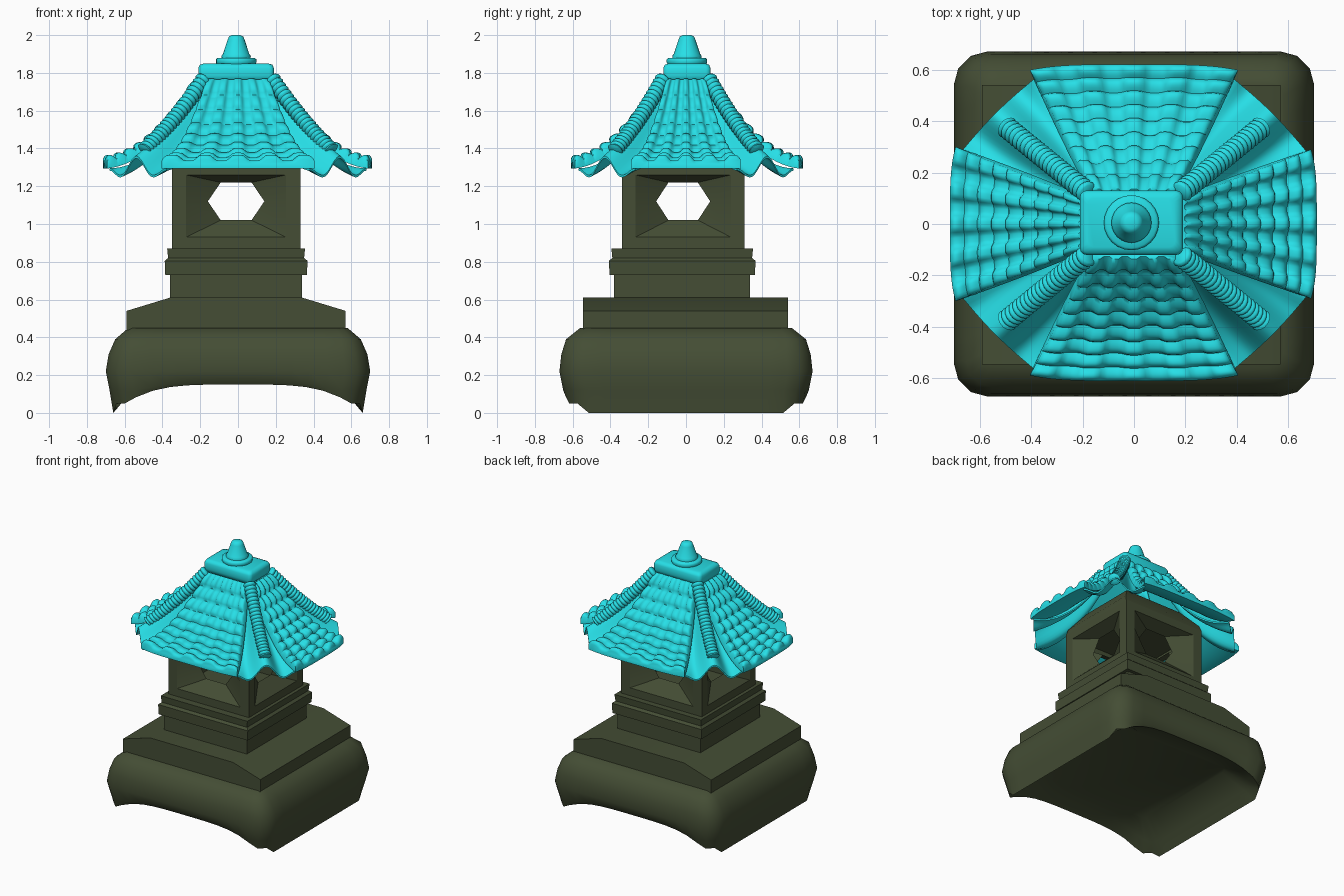
import bpy, bmesh, math
from mathutils import Vector, Matrix

if "Cube" in bpy.data.objects:
    bpy.data.objects.remove(bpy.data.objects["Cube"])


def material(name, rgb):
    m = bpy.data.materials.new(name)
    m.diffuse_color = (*rgb, 1)
    m.use_nodes = True
    m.node_tree.nodes["Principled BSDF"].inputs["Base Color"].default_value = m.diffuse_color
    return m


STONE = material("mossy_stone", (0.058, 0.075, 0.035))
GLAZE = material("cyan_glaze", (0.02, 0.74, 0.80))


def finish(name, bm, mat, angle=35):
    bmesh.ops.remove_doubles(bm, verts=bm.verts, dist=0.0004)
    bmesh.ops.recalc_face_normals(bm, faces=bm.faces)
    me = bpy.data.meshes.new(name)
    bm.to_mesh(me)
    bm.free()
    me.materials.append(mat)
    me.polygons.foreach_set("use_smooth", [True] * len(me.polygons))
    me.set_sharp_from_angle(angle=math.radians(angle))
    ob = bpy.data.objects.new(name, me)
    bpy.context.collection.objects.link(ob)
    return ob


def loft(name, rings, mat, angle=35):
    """Skin closed rings of equal length and cap both ends."""
    bm = bmesh.new()
    vs = [[bm.verts.new(p) for p in r] for r in rings]
    n = len(vs[0])
    for a, b in zip(vs, vs[1:]):
        for i in range(n):
            j = (i + 1) % n
            bm.faces.new((a[i], a[j], b[j], b[i]))
    bm.faces.new(vs[0])
    bm.faces.new(vs[-1])
    return finish(name, bm, mat, angle)


def rrect(hx, hy, z, r=0.0, n=3, sub=1, c=(0, 0)):
    """Rounded rectangle ring; z may be a function of x and y."""
    corners = []
    for k, (sx, sy) in enumerate(((1, 1), (-1, 1), (-1, -1), (1, -1))):
        steps = n if r else 0
        for i in range(steps + 1):
            a = math.pi / 2 * (k + (i / steps if steps else 0))
            corners.append((sx * (hx - r) + r * math.cos(a), sy * (hy - r) + r * math.sin(a)))
    out, per = [], len(corners) // 4
    for i, p in enumerate(corners):
        q = corners[(i + 1) % len(corners)]
        m = sub if (i + 1) % per == 0 else 1
        for s in range(m):
            x, y = (p[0] + (q[0] - p[0]) * s / m, p[1] + (q[1] - p[1]) * s / m)
            out.append((x + c[0], y + c[1], z(x, y) if callable(z) else z))
    return out


def circle(r, z, n=24, c=(-0.01, 0.005)):
    return [(c[0] + r * math.cos(i * math.tau / n), c[1] + r * math.sin(i * math.tau / n), z) for i in range(n)]


# Foot: bulging block with an arched, hollowed underside
def arch(x, y):
    z = max(0.0, 0.15 * (1 - (abs(x) / 0.66) ** 4))
    return max(z, 0.05) if abs(y) > 0.52 else z


loft("foot", [rrect(hx, hy, z, r, 3, 12) for hx, hy, z, r in (
    (0.58, 0.56, 0.45, 0.06), (0.65, 0.635, 0.39, 0.10), (0.685, 0.66, 0.31, 0.13),
    (0.70, 0.67, 0.22, 0.13), (0.68, 0.65, lambda x, y: max(0.12, arch(x, y) + 0.02), 0.13),
    (0.66, 0.635, arch, 0.12),
    (0.60, 0.56, lambda x, y: arch(x, y) + 0.03, 0.10), (0.47, 0.45, 0.20, 0.06))], STONE, 45)

# Sloped plinth: profile extruded front to back
plinth = [(-0.59, 0.44), (0.57, 0.44), (0.57, 0.54), (0.34, 0.61), (-0.36, 0.61), (-0.59, 0.54)]
loft("plinth", [[(x, y, z) for x, z in plinth] for y in (-0.545, 0.54)], STONE)

# Stepped collar
loft("collar", [rrect(hx, hx + 0.01, z, c=(-0.01, -0.02)) for hx, z in (
    (0.35, 0.58), (0.35, 0.73), (0.375, 0.73), (0.378, 0.805), (0.36, 0.82), (0.365, 0.87), (0.32, 0.87))], STONE)

# Light chamber: four walls, each a square opening funnelling to a hexagon
bm = bmesh.new()


def loop6(w, mid, lo, zm, hi, depth):
    return [(-w, depth, lo), (w, depth, lo), (mid, depth, zm), (w, depth, hi), (-w, depth, hi), (-mid, depth, zm)]


wall = [loop6(1, 1, 0.86, 1.12, 1.32, -1), loop6(0.78, 0.78, 0.93, 1.12, 1.26, -1),
        loop6(0.24, 0.44, 1.02, 1.12, 1.22, -0.72)]
place = Matrix.Translation((-0.01, -0.015, 0)) @ Matrix.Diagonal((0.34, 0.325, 1, 1))
for k in range(4):
    m = place @ Matrix.Rotation(k * math.pi / 2, 4, 'Z')
    vs = [[bm.verts.new(m @ Vector(p)) for p in r] for r in wall]
    for a, b in zip(vs, vs[1:]):
        for i in range(6):
            j = (i + 1) % 6
            bm.faces.new((a[i], a[j], b[j], b[i]))
finish("light_chamber", bm, STONE, 25)

# Stone ceiling block rising into the roof
loft("chamber_ceiling", [rrect(hx, hy, z, c=(-0.01, -0.015)) for hx, hy, z in (
    (0.34, 0.325, 1.318), (0.33, 0.31, 1.36), (0.24, 0.21, 1.48))], STONE)

# Tiled roof panels: five raised tile ribs with gutters between, in overlapping rows
ROWS, NU = 9, 54


def tile_panel(name, rot, d0, d1, w0, w1):
    m = Matrix.Rotation(rot, 4, 'Z')
    rings = []
    for i in range(ROWS * 6 + 1):
        t = i / (ROWS * 6)
        r = (i % 6) / 6
        row = 0.02 * math.sin(math.pi * r ** 1.3) ** 0.6 if r else 0
        slope = Vector((0, -0.9 * (1 - t), 0.5)).normalized()
        w = w0 + (w1 - w0) * t ** 0.9
        top, low = [], []
        for j in range(NU + 1):
            u = j / NU
            v = 2 * u - 1
            rib = 0.5 + 0.5 * math.tanh(2 * math.cos(math.tau * (4.5 * u - 0.25)))
            h = 0.006 + 0.026 * rib * (0.5 + 0.5 * t) + row * (0.7 + 0.3 * rib)
            # eave bows outward slightly and rounds off at its corners
            d = d0 + (d1 - d0) * t + t * t * (0.01 - 0.022 * v ** 4)
            p = Vector((v * w, -d, 1.312 + 0.45 * (1 - t) ** 2 + 0.05 * t * (1 - t)))
            top.append(m @ (p + slope * h))
            low.append(m @ (p - slope * 0.018))
        rings.append(top + low[::-1])
    loft(name, rings, GLAZE, 60)


tile_panel("front_tiles", 0, 0.12, 0.60, 0.16, 0.405)
tile_panel("right_tiles", math.pi / 2, 0.19, 0.70, 0.10, 0.29)
tile_panel("back_tiles", math.pi, 0.12, 0.61, 0.16, 0.405)
tile_panel("left_tiles", -math.pi / 2, 0.20, 0.705, 0.10, 0.30)


# Flared corner sheets, and coiled hip ridges lying on them
def corner(sx, sy, tag):
    rings = []
    for i in range(21):
        t = i / 20
        a = Vector((0.13 + 0.25 * t, 0.11 + 0.46 * t, 0))
        c = Vector((0.18 + 0.50 * t, 0.07 + 0.20 * t, 0))
        top = []
        for j in range(25):
            s = j / 24
            p = a.lerp(c, s)
            bow = 0.012 * t * math.sin(math.pi * s)
            p += Vector((bow * 0.7, bow * 0.8, 0))
            b = math.sin(math.pi * s) ** 3
            p.z = (1.295 + 0.45 * (1 - t) ** 2) * (1 - b) + (1.74 - 0.45 * t + 0.07 * t * t) * b
            p.z -= 0.055 * t * t * math.sin(math.tau * s) ** 2
            top.append(Vector((sx * p.x, sy * p.y, p.z)))
        rings.append(top + [p - Vector((0, 0, 0.012)) for p in reversed(top)])
    loft(tag + "_corner_sheet", rings, GLAZE, 50)

    coils, rings = 22, []
    axis = Vector((sx * 0.32, sy * 0.26, -0.39)).normalized()
    side = axis.cross(Vector((0, 0, 1))).normalized()
    up = side.cross(axis)
    for i in range(coils * 6 + 1):
        t = i / (coils * 6)
        r = 0.036 + 0.008 * math.sin(math.pi * (i % 6) / 6)
        r *= min(1, 0.5 + (1 - t) * 25)
        o = Vector((sx * (0.18 + 0.32 * t), sy * (0.12 + 0.26 * t), 1.77 - 0.47 * t + 0.085 * t * t))
        rings.append([o + r * (math.cos(g * math.tau / 14) * side + math.sin(g * math.tau / 14) * up)
                      for g in range(14)])
    loft(tag + "_hip_ridge", rings, GLAZE, 60)


for sx, xn in ((-1, "left"), (1, "right")):
    for sy, yn in ((-1, "front"), (1, "back")):
        corner(sx, sy, yn + "_" + xn)

# Crown: rounded block, disc and tapered finial
loft("crown_block", [rrect(0.2 - i, 0.125 - i, z, 0.025, 3, c=(-0.01, 0.005)) for i, z in (
    (0.02, 1.75), (0.005, 1.765), (0, 1.785), (0, 1.825), (0.008, 1.843), (0.03, 1.85))], GLAZE, 50)
loft("crown_disc", [circle(r, z) for r, z in (
    (0.10, 1.84), (0.107, 1.855), (0.107, 1.872), (0.098, 1.88), (0.06, 1.88))], GLAZE, 50)
loft("finial", [circle(r, z) for r, z in (
    (0.075, 1.87), (0.078, 1.89), (0.07, 1.90), (0.045, 1.975), (0.038, 1.992), (0.022, 2.0))], GLAZE, 50)
